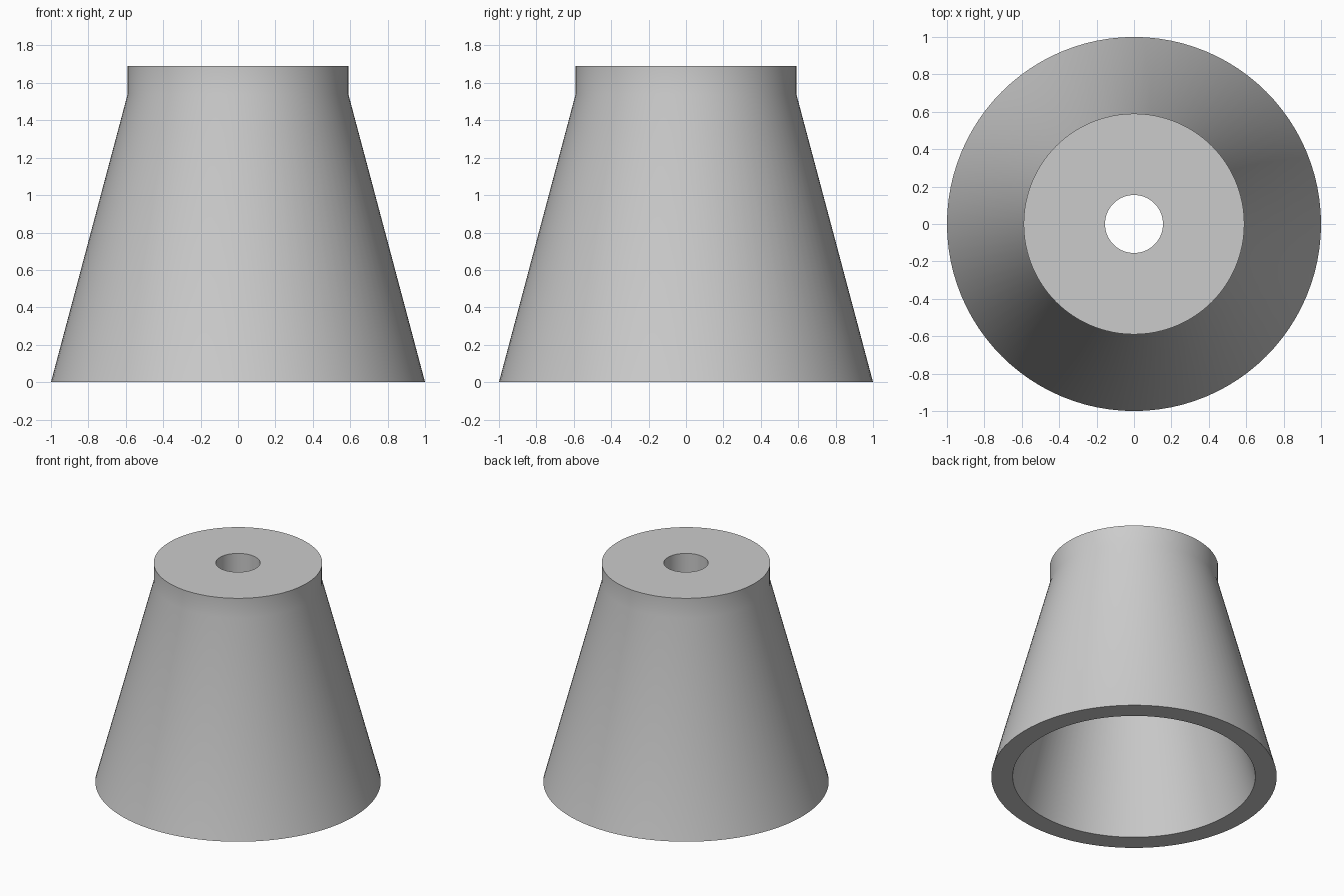
import bpy, bmesh, math

cube = bpy.data.objects.get("Cube")
if cube:
    bpy.data.objects.remove(cube, do_unlink=True)

SIDES = 96

# Single plain grey finish
grey = bpy.data.materials.new("plain_grey")
grey.use_nodes = True
colour = (0.6, 0.6, 0.6, 1.0)
grey.diffuse_color = colour
grey.node_tree.nodes["Principled BSDF"].inputs["Base Color"].default_value = colour


def lathe(name, profile):
    """Revolve a closed (radius, height) profile around the z axis."""
    bm = bmesh.new()
    rings = []
    for i in range(SIDES):
        a = 2 * math.pi * i / SIDES
        rings.append([bm.verts.new((r * math.cos(a), r * math.sin(a), z)) for r, z in profile])
    n = len(profile)
    for i in range(SIDES):
        here, there = rings[i], rings[(i + 1) % SIDES]
        for j in range(n):
            k = (j + 1) % n
            bm.faces.new((here[j], there[j], there[k], here[k]))
    bmesh.ops.recalc_face_normals(bm, faces=bm.faces)
    mesh = bpy.data.meshes.new(name)
    bm.to_mesh(mesh)
    bm.free()
    obj = bpy.data.objects.new(name, mesh)
    bpy.context.collection.objects.link(obj)
    mesh.materials.append(grey)
    bpy.ops.object.select_all(action='DESELECT')
    obj.select_set(True)
    bpy.context.view_layer.objects.active = obj
    bpy.ops.object.shade_smooth_by_angle(angle=math.radians(30))
    return obj


# Hollow tapered shell with a straight collar and a bored top plate
lathe("tapered_cup", [
    (1.0, 0.0),      # outer foot
    (0.59, 1.54),    # base of collar
    (0.59, 1.69),    # top rim
    (0.155, 1.69),   # bore, top
    (0.155, 1.54),   # bore, underside
    (0.44, 1.54),    # cavity ceiling
    (0.85, 0.0),     # inner foot
])
